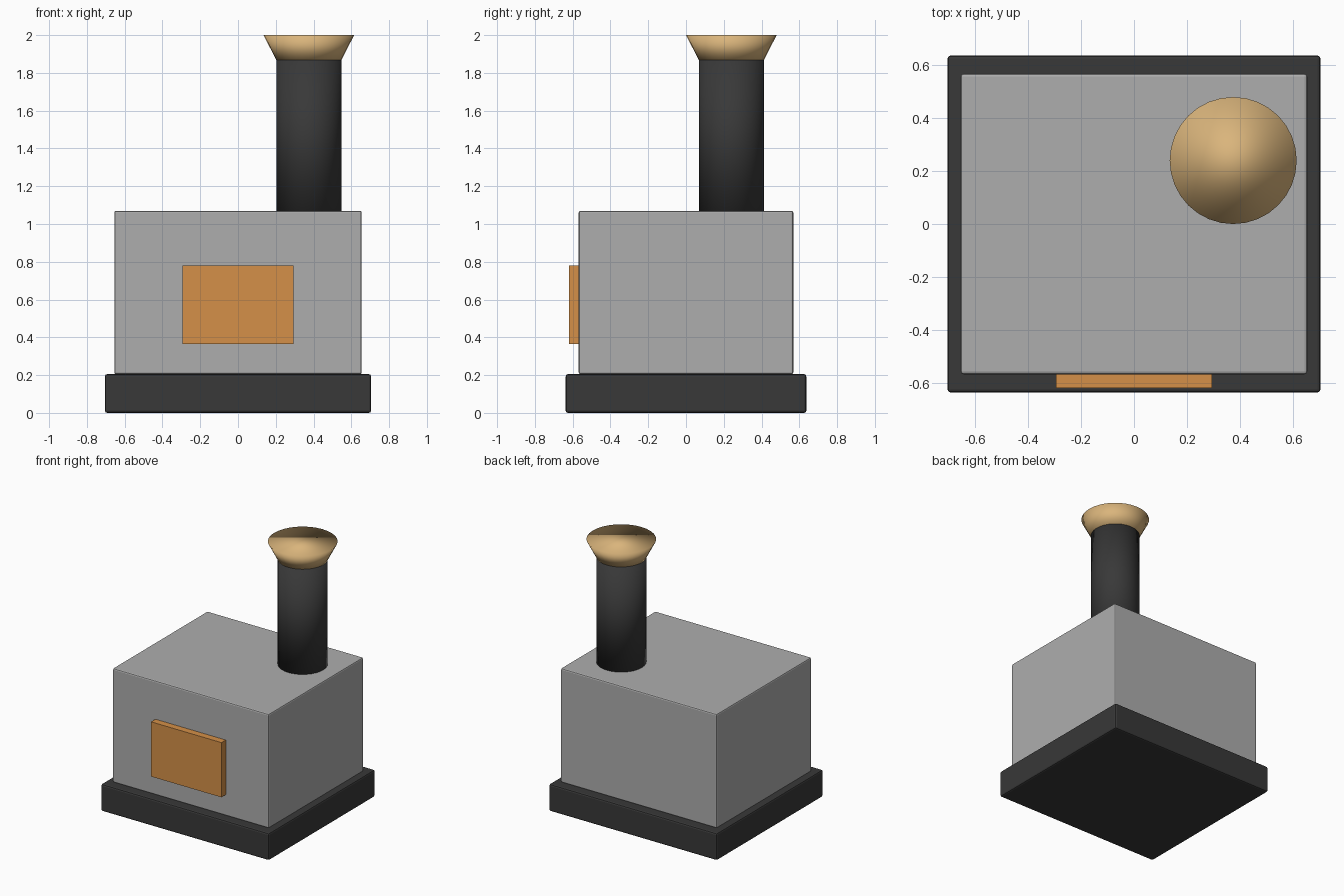
import bpy

old = bpy.data.objects.get("Cube")
if old:
    bpy.data.objects.remove(old, do_unlink=True)


def make_material(name, rgb):
    mat = bpy.data.materials.new(name)
    mat.use_nodes = True
    colour = (*rgb, 1.0)
    mat.diffuse_color = colour
    mat.node_tree.nodes["Principled BSDF"].inputs["Base Color"].default_value = colour
    return mat


def finish(name, mat):
    obj = bpy.context.object
    obj.name = name
    obj.data.name = name
    obj.data.materials.append(mat)
    return obj


def box(name, low, high, mat, bevel=0.0):
    """Box between two corners, with an optional small edge bevel."""
    centre = [(a + b) / 2 for a, b in zip(low, high)]
    bpy.ops.mesh.primitive_cube_add(size=1, location=centre)
    obj = finish(name, mat)
    obj.scale = [b - a for a, b in zip(low, high)]
    bpy.ops.object.transform_apply(location=False, rotation=False, scale=True)
    if bevel:
        mod = obj.modifiers.new("edge_bevel", "BEVEL")
        mod.width = bevel
        mod.segments = 2
    return obj


def round_part(name, r_low, r_high, z_low, z_high, mat):
    """Smooth upright cylinder or cone on the chimney axis."""
    bpy.ops.mesh.primitive_cone_add(
        vertices=32, radius1=r_low, radius2=r_high, depth=z_high - z_low,
        location=(0.375, 0.24, (z_low + z_high) / 2))
    bpy.ops.object.shade_smooth()
    return finish(name, mat)


iron = make_material("dark_iron", (0.04, 0.04, 0.04))
grey = make_material("stone_grey", (0.42, 0.42, 0.42))
orange = make_material("door_orange", (0.66, 0.28, 0.065))
brass = make_material("pale_brass", (0.70, 0.46, 0.20))

# Plinth, body and door
box("base", (-0.705, -0.637, 0), (0.705, 0.637, 0.205), iron, 0.012)
box("body", (-0.655, -0.568, 0.205), (0.655, 0.568, 1.07), grey, 0.01)
box("door", (-0.295, -0.62, 0.365), (0.295, -0.56, 0.78), orange)

# Chimney pipe and flared cap
round_part("chimney_pipe", 0.172, 0.172, 1.03, 1.87, iron)
round_part("chimney_cap", 0.168, 0.24, 1.86, 2.0, brass)
